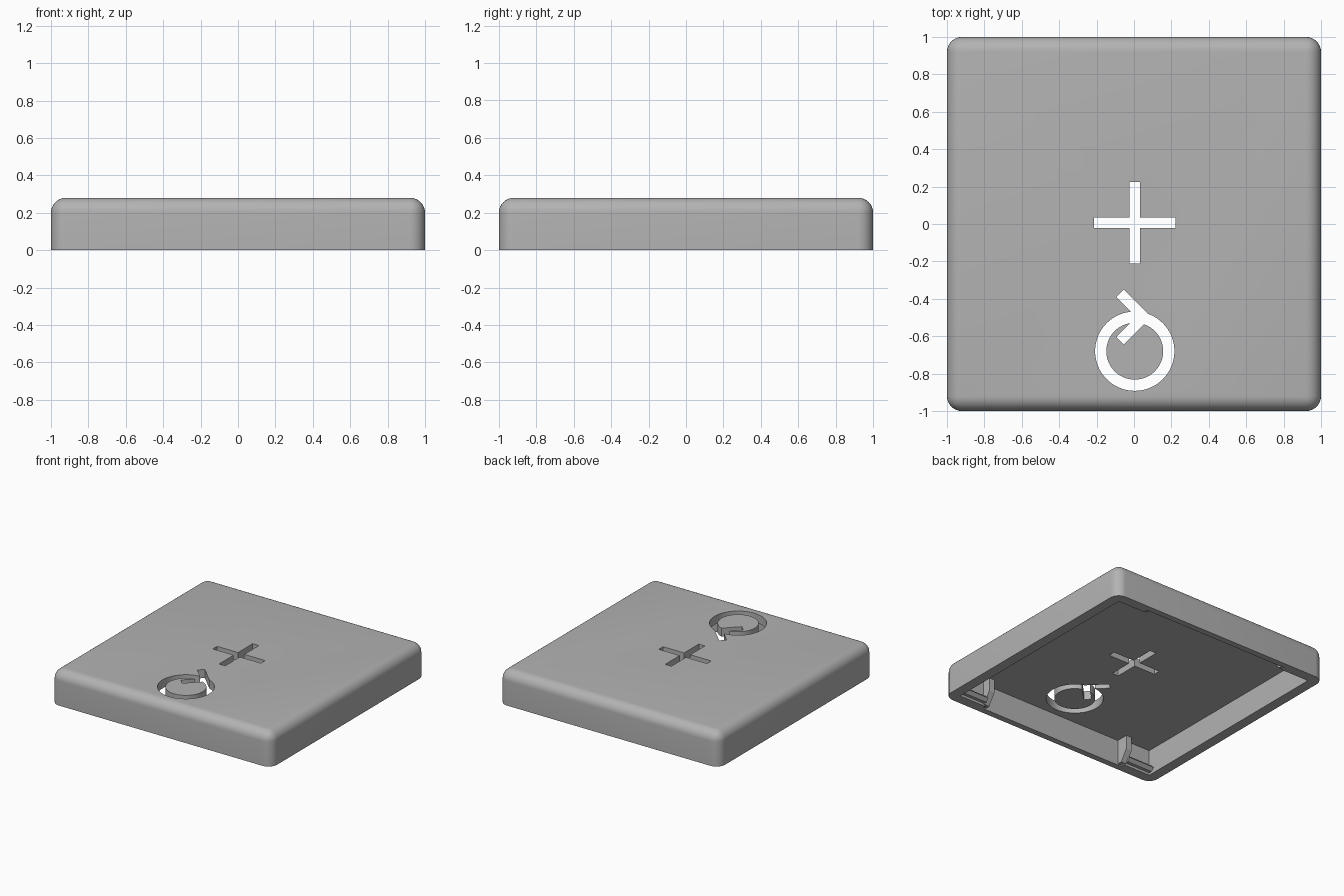
import bpy, bmesh, math
from mathutils import Vector

old = bpy.data.objects.get("Cube")
if old:
    bpy.data.objects.remove(old)

HEIGHT, CEILING, INNER, RECESS = 0.28, 0.21, 0.916, 0.95
SYMBOL_X, RING_Y = 0.004, -0.68

grey = bpy.data.materials.new("plain_grey")
grey.use_nodes = True
grey.diffuse_color = (0.45, 0.45, 0.45, 1)
grey.node_tree.nodes["Principled BSDF"].inputs["Base Color"].default_value = grey.diffuse_color


def finish(name, bm):
    bmesh.ops.recalc_face_normals(bm, faces=bm.faces)
    mesh = bpy.data.meshes.new(name)
    bm.to_mesh(mesh)
    bm.free()
    mesh.materials.append(grey)
    obj = bpy.data.objects.new(name, mesh)
    bpy.context.collection.objects.link(obj)
    return obj


def prism(name, points, axis, depth):
    """Extrude a closed outline along an axis."""
    bm = bmesh.new()
    face = bm.faces.new([bm.verts.new(p) for p in points])
    out = bmesh.ops.extrude_face_region(bm, geom=[face])
    verts = [v for v in out["geom"] if isinstance(v, bmesh.types.BMVert)]
    bmesh.ops.translate(bm, verts=verts, vec=Vector(axis) * depth)
    return finish(name, bm)


def box(name, x0, x1, y0, y1, z0, z1):
    return prism(name, [(x0, y0, z0), (x1, y0, z0), (x1, y1, z0), (x0, y1, z0)],
                 (0, 0, 1), z1 - z0)


def apply_modifiers(obj):
    bpy.context.view_layer.update()
    graph = bpy.context.evaluated_depsgraph_get()
    mesh = bpy.data.meshes.new_from_object(obj.evaluated_get(graph))
    obj.modifiers.clear()
    obj.data = mesh


def cut(obj, cutter):
    mod = obj.modifiers.new("cut", "BOOLEAN")
    mod.operation, mod.solver, mod.object = "DIFFERENCE", "EXACT", cutter
    apply_modifiers(obj)
    bpy.data.objects.remove(cutter)


# Shell: a block with every edge rounded except the bottom rim
bm = bmesh.new()
bmesh.ops.create_cube(bm, size=2)
for v in bm.verts:
    v.co.z = HEIGHT if v.co.z > 0 else 0
edges = [e for e in bm.edges if max(v.co.z for v in e.verts) > 0]
bmesh.ops.bevel(bm, geom=edges, offset=0.08, segments=8, profile=0.5, affect="EDGES")
cover = finish("cover_shell", bm)

# Hollow underside, with a shallow recess along the front and back walls
cut(cover, box("cavity", -INNER, INNER, -INNER, INNER, -0.1, CEILING))
cut(cover, box("wall_recess", -0.67, 0.67, -RECESS, RECESS, -0.1, CEILING))

# Plus-shaped opening
plus = []
for i in range(4):
    for x, y in ((0.028, 0.218), (-0.028, 0.218), (-0.028, 0.028)):
        a = i * math.pi / 2
        plus.append((SYMBOL_X + x * math.cos(a) - y * math.sin(a),
                     0.007 + x * math.sin(a) + y * math.cos(a), 0.1))
cut(cover, prism("plus_opening", plus, (0, 0, 1), 0.3))

# Ring opening
bm = bmesh.new()
steps, loops = 64, []
for r, z in ((0.152, 0.1), (0.212, 0.1), (0.212, 0.4), (0.152, 0.4)):
    loops.append([bm.verts.new((SYMBOL_X + r * math.cos(math.tau * i / steps),
                                RING_Y + r * math.sin(math.tau * i / steps), z))
                  for i in range(steps)])
for k in range(4):
    a, b = loops[k], loops[(k + 1) % 4]
    for i in range(steps):
        j = (i + 1) % steps
        bm.faces.new((a[i], a[j], b[j], b[i]))
cut(cover, finish("ring_opening", bm))

# Arrowhead opening on the ring
mid = -0.4975
arrow = [(-0.055, mid + 0.1475), (-0.095, mid + 0.1075), (0.0125, mid),
         (-0.095, mid - 0.1075), (-0.055, mid - 0.1475), (0.0925, mid)]
cut(cover, prism("arrow_opening", [(x, y, 0.1) for x, y in arrow], (0, 0, 1), 0.3))

bpy.ops.object.select_all(action="DESELECT")
cover.select_set(True)
bpy.context.view_layer.objects.active = cover
bpy.ops.object.shade_smooth_by_angle(angle=math.radians(30))

# Tapered rib and thin ledge in each inner corner
for sx, side in ((1, "left"), (-1, "right")):
    for sy, end in ((-1, "front"), (1, "back")):
        profile = [(0.97, CEILING + 0.01), (0.85, CEILING + 0.01), (0.85, 0.1),
                   (0.91, 0.01), (0.97, 0.01)]
        prism(f"{end}_{side}_rib", [(sx * 0.64, sy * y, z) for y, z in profile],
              (sx, 0, 0), 0.05)
        profile = [(0.93, 0.02), (0.89, 0.02), (0.865, 0.045), (0.89, 0.07), (0.93, 0.07)]
        prism(f"{end}_{side}_ledge", [(sx * 0.685, sy * y, z) for y, z in profile],
              (sx, 0, 0), 0.24)
